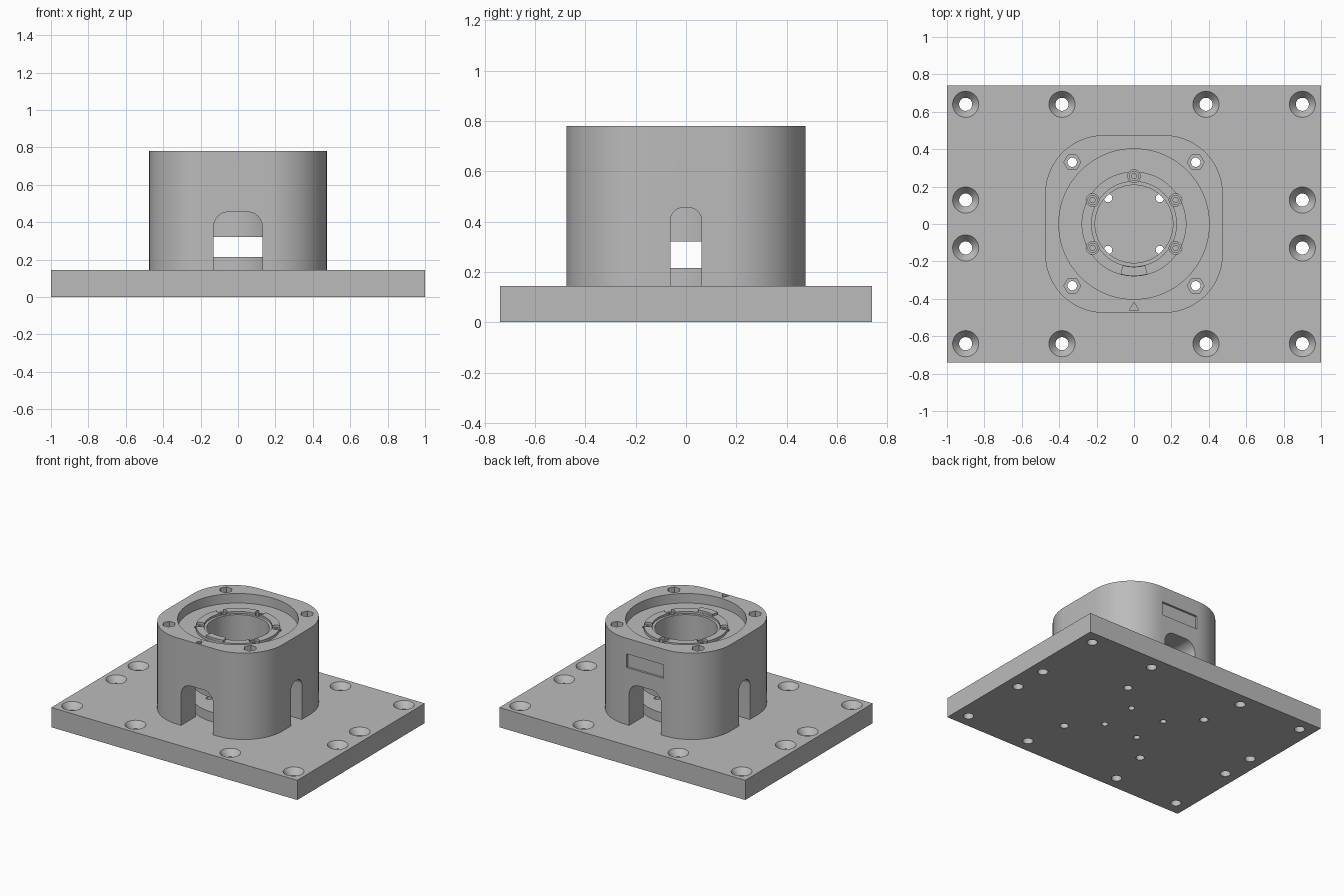
import bpy, bmesh
from math import sin, cos, pi, radians
from mathutils import Matrix, Vector

if "Cube" in bpy.data.objects:
    bpy.data.objects.remove(bpy.data.objects["Cube"], do_unlink=True)

metal = bpy.data.materials.new("plain grey metal")
metal.use_nodes = True
GREY = (0.5, 0.5, 0.5, 1)
metal.diffuse_color = GREY
metal.node_tree.nodes["Principled BSDF"].inputs["Base Color"].default_value = GREY


def add_object(name, bm):
    bmesh.ops.recalc_face_normals(bm, faces=bm.faces[:])
    mesh = bpy.data.meshes.new(name)
    bm.to_mesh(mesh)
    bm.free()
    mesh.materials.append(metal)
    ob = bpy.data.objects.new(name, mesh)
    bpy.context.collection.objects.link(ob)
    return ob


def prism(name, outline, low, high, matrix=Matrix()):
    """Extrude a flat outline from low to high, then place it."""
    bm = bmesh.new()
    face = bm.faces.new([bm.verts.new((x, y, low)) for x, y in outline])
    top = bmesh.ops.extrude_face_region(bm, geom=[face])["geom"]
    moved = [v for v in top if isinstance(v, bmesh.types.BMVert)]
    bmesh.ops.translate(bm, verts=moved, vec=(0, 0, high - low))
    bmesh.ops.transform(bm, matrix=matrix, verts=bm.verts[:])
    return add_object(name, bm)


def circle(radius, sides=32, start=0.0):
    return [(radius * cos(start + 2 * pi * i / sides),
             radius * sin(start + 2 * pi * i / sides)) for i in range(sides)]


def rounded(x0, x1, y0, y1, radii, steps=12):
    """Rectangle outline; radii run top right, top left, bottom left, bottom right."""
    corners = [(x1, y1, -1, -1), (x0, y1, 1, -1), (x0, y0, 1, 1), (x1, y0, -1, 1)]
    pts = []
    for k, ((x, y, sx, sy), r) in enumerate(zip(corners, radii)):
        if r == 0:
            pts.append((x, y))
            continue
        for i in range(steps + 1):
            a = pi / 2 * (k + i / steps)
            pts.append((x + sx * r + r * cos(a), y + sy * r + r * sin(a)))
    return pts


def lathe(name, profile, at=(0, 0, 0), sides=32, closed=False):
    """Spin (radius, height) points around z; open profiles start and end on the axis."""
    bm = bmesh.new()
    verts = [bm.verts.new((r, 0, z)) for r, z in profile]
    ends = verts[1:] + verts[:1] if closed else verts[1:]
    edges = [bm.edges.new(pair) for pair in zip(verts, ends)]
    bmesh.ops.spin(bm, geom=verts + edges, axis=(0, 0, 1), cent=(0, 0, 0),
                   angle=2 * pi, steps=sides, use_duplicate=False)
    bmesh.ops.remove_doubles(bm, verts=bm.verts[:], dist=1e-5)
    bmesh.ops.translate(bm, verts=bm.verts[:], vec=at)
    return add_object(name, bm)


def cut(target, cutter):
    mod = target.modifiers.new("cut", "BOOLEAN")
    mod.operation, mod.solver, mod.object = "DIFFERENCE", "EXACT", cutter
    bpy.context.view_layer.objects.active = target
    bpy.ops.object.modifier_apply(modifier=mod.name)
    bpy.data.objects.remove(cutter, do_unlink=True)


def at(x, y, z=0):
    return Matrix.Translation(Vector((x, y, z)))


BASE, TOP, HALF = 0.145, 0.78, 0.475
BOLTS = [(x, y) for x in (-0.33, 0.33) for y in (-0.33, 0.33)]
PINS = [(x, y) for x in (-0.138, 0.138) for y in (-0.138, 0.138)]

# Base plate with countersunk mounting holes
plate = prism("base_plate", rounded(-1, 1, -0.74, 0.74, (0, 0, 0, 0)), 0, BASE)
mounts = [(x, y) for x in (-0.9, -0.385, 0.385, 0.9) for y in (-0.64, 0.64)]
mounts += [(x, y) for x in (-0.9, 0.9) for y in (-0.128, 0.128)]
for x, y in mounts:
    cut(plate, lathe("countersink", [(0, -0.1), (0.035, -0.1), (0.035, 0.1),
                                     (0.07, BASE), (0.07, 0.2), (0, 0.2)], (x, y, 0)))
for holes, radius in ((BOLTS, 0.029), (PINS, 0.022)):
    for x, y in holes:
        cut(plate, prism("hole", circle(radius, 24), -0.1, 0.3, at(x, y)))

# Low round pedestal inside the housing
pedestal = prism("pedestal", circle(0.31, 64), BASE, 0.215)
for x, y in PINS:
    cut(pedestal, prism("hole", circle(0.022, 24), 0, 0.4, at(x, y)))

# Housing: rounded square block, hollow, with a wide recess at the top
housing = prism("housing", rounded(-HALF, HALF, -HALF, HALF, [0.315] * 4, 20), BASE, TOP)
cut(housing, lathe("cavity", [(0, 0), (0.335, 0), (0.335, 0.66), (0.402, 0.66),
                              (0.402, 0.9), (0, 0.9)], sides=96))

# Arched windows: wide through front and back, narrow through the sides
upright = Matrix.Rotation(pi / 2, 4, "X")
wide = rounded(-0.13, 0.13, 0.1, 0.455, (0.08, 0.08, 0, 0))
slim = rounded(-0.062, 0.062, 0.1, 0.455, (0.05, 0.05, 0, 0))
cut(housing, prism("wide_window", wide, -0.6, 0.6, upright))
cut(housing, prism("slim_window", slim, -0.6, 0.6, Matrix.Rotation(pi / 2, 4, "Z") @ upright))

# Shallow label pocket on the back
label = rounded(-0.15, 0.15, 0.565, 0.665, (0, 0, 0, 0))
cut(housing, prism("label_pocket", label, -0.6, -HALF + 0.015, upright))

# Corner bolt holes with hexagonal pockets
for x, y in BOLTS:
    cut(housing, prism("bolt_hole", circle(0.025, 24), 0, 1, at(x, y)))
    cut(housing, prism("hex_pocket", circle(0.045, 6), TOP - 0.05, 1, at(x, y)))

# Triangular alignment mark at the front of the rim
cut(housing, prism("mark", circle(0.029, 3, pi / 2), TOP - 0.015, 1, at(0, -0.447)))

# Bearing sleeve: flange filling the recess, raised ring, open bore
sleeve = lathe("bearing_sleeve",
               [(0.208, 0.32), (0.31, 0.32), (0.31, 0.66), (0.402, 0.66), (0.402, 0.71),
                (0.28, 0.71), (0.28, 0.73), (0.227, 0.73), (0.227, 0.715), (0.208, 0.715)],
               sides=96, closed=True)

# Ring screws in notched counterbores; the front place is taken by the key
for angle in (-30, 30, 90, 150, 210):
    x, y = 0.256 * cos(radians(angle)), 0.256 * sin(radians(angle))
    cut(sleeve, prism("counterbore", circle(0.034, 24), 0.695, 0.8, at(x, y)))
    screw = prism("ring_screw", circle(0.027, 24), 0.69, 0.715, at(x, y))
    cut(screw, prism("socket", circle(0.015, 6), 0.702, 0.8, at(x, y)))

# Raised key on the ring
arc = [radians(-90 + 15 * (i / 4 - 1)) for i in range(9)]
key = [(0.278 * cos(a), 0.278 * sin(a)) for a in arc]
key += [(0.229 * cos(a), 0.229 * sin(a)) for a in reversed(arc)]
prism("ring_key", key, 0.72, 0.746)

# Smooth the round walls and keep the edges crisp
for ob in bpy.context.scene.objects:
    if ob.type == "MESH":
        bpy.ops.object.select_all(action="DESELECT")
        ob.select_set(True)
        bpy.context.view_layer.objects.active = ob
        bpy.ops.object.shade_smooth_by_angle(angle=radians(30))
